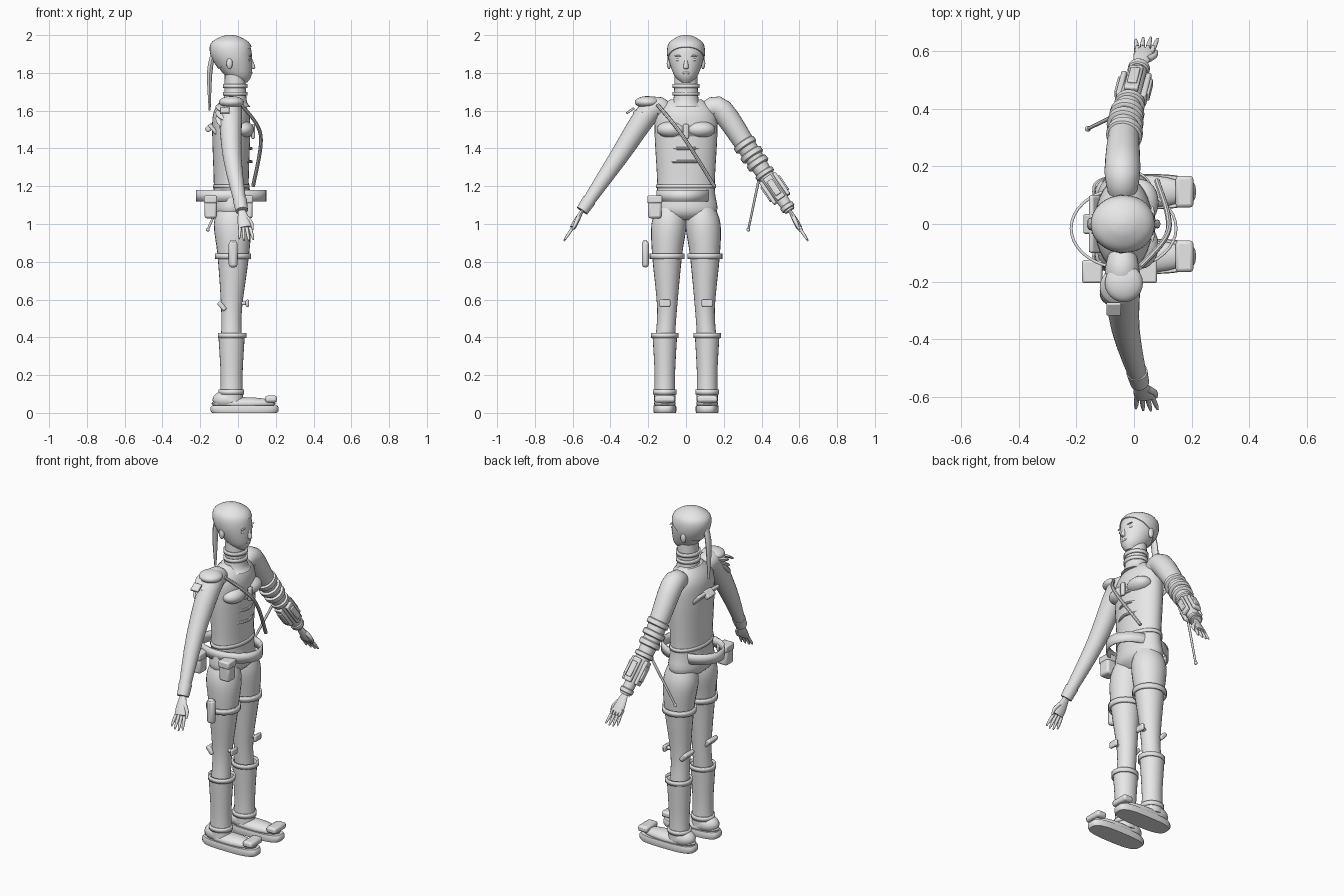
import bpy, bmesh, math
from mathutils import Vector, Matrix

if "Cube" in bpy.data.objects:
    bpy.data.objects.remove(bpy.data.objects["Cube"], do_unlink=True)

GREY = (.8, .8, .8, 1)
mat = bpy.data.materials.new("pale grey")
mat.use_nodes = True
mat.diffuse_color = GREY
mat.node_tree.nodes["Principled BSDF"].inputs["Base Color"].default_value = GREY
X, Y, Z = Matrix.Identity(3)


def turn(degrees, axis):
    return Matrix.Rotation(math.radians(degrees), 4, axis)


def finish(name, bm, bevel=0):
    bmesh.ops.recalc_face_normals(bm, faces=bm.faces)
    mesh = bpy.data.meshes.new(name)
    bm.to_mesh(mesh)
    bm.free()
    mesh.materials.append(mat)
    part = bpy.data.objects.new(name, mesh)
    bpy.context.collection.objects.link(part)
    if bevel:
        modifier = part.modifiers.new("bevel", 'BEVEL')
        modifier.width, modifier.segments = bevel, 2
    bpy.ops.object.select_all(action='DESELECT')
    bpy.context.view_layer.objects.active = part
    part.select_set(True)
    bpy.ops.object.shade_smooth_by_angle(angle=math.radians(40))
    return part


def spline(rows, steps):
    """Smooth interpolation through rows of numbers."""
    rows = [Vector(row) for row in rows]
    padded = [rows[0], *rows, rows[-1]]
    result = []
    for before, start, end, after in zip(padded, padded[1:], padded[2:], padded[3:]):
        for step in range(steps):
            t = step / steps
            into, outof = (end - before) / 2, (after - start) / 2
            rise = t * t * (3 - 2 * t)
            result.append(start.lerp(end, rise) + into * (t * (1 - t) ** 2)
                          - outof * (t * t * (1 - t)))
    return result + [rows[-1]]


def tube(name, rows, squash=1, side=X, flat=None, steps=4, sides=24, power=1):
    """Skin of oval rings; a row is x, y, z and the radius along side."""
    rows = spline(rows, steps)
    points = [row.to_3d() for row in rows]
    bm = bmesh.new()
    rings = []
    for i, row in enumerate(rows):
        ahead = points[min(i + 1, len(points) - 1)] - points[max(i - 1, 0)]
        along = flat or ahead.normalized()
        across = along.cross(side).normalized()
        outward = across.cross(along)
        ring = []
        for k in range(sides):
            angle = math.tau * k / sides
            u, v = (math.copysign(abs(w) ** power, w) for w in (math.cos(angle), math.sin(angle)))
            ring.append(bm.verts.new(points[i] + (outward * u + across * v * squash) * row[3]))
        rings.append(ring)
    for low, high in zip(rings, rings[1:]):
        for k in range(sides):
            bm.faces.new((low[k - 1], low[k], high[k], high[k - 1]))
    bm.faces.new(rings[0])
    bm.faces.new(rings[-1])
    return finish(name, bm)


def column(name, x, y, rings, squash=1, **options):
    """Upright tube from pairs of height and radius."""
    return tube(name, [(x, y, z, r) for z, r in rings], squash, flat=Z, **options)


def box(name, centre, size, rotation=Matrix(), bevel=.008):
    bm = bmesh.new()
    place = Matrix.Translation(centre) @ rotation @ Matrix.Diagonal((*size, 1))
    bmesh.ops.create_cube(bm, size=1, matrix=place)
    return finish(name, bm, bevel)


def ball(name, centre, radii, rotation=Matrix()):
    bm = bmesh.new()
    place = Matrix.Translation(centre) @ rotation @ Matrix.Diagonal((*radii, 1))
    bmesh.ops.create_uvsphere(bm, u_segments=24, v_segments=14, radius=1, matrix=place)
    return finish(name, bm)


def band(name, x, y, z, radius, squash, height):
    """Open oval hoop, thickened inwards."""
    bm = bmesh.new()
    place = Matrix.Translation((x, y, z)) @ Matrix.Diagonal((radius, radius * squash, height, 1))
    bmesh.ops.create_cone(bm, segments=36, radius1=1, radius2=1, depth=1, matrix=place)
    hoop = finish(name, bm)
    modifier = hoop.modifiers.new("wall", 'SOLIDIFY')
    modifier.thickness = .01


# Torso, chest pads and ribs
column("torso", -.036, 0, [(1.02, .06), (1.07, .1), (1.2, .092), (1.5, .101), (1.6, .09), (1.66, .05)],
       squash=1.65, sides=32)
band("shirt_hem", -.036, 0, 1.2, .097, 1.65, .02)
box("chest_buckle", (.08, 0, 1.49), (.02, .03, .08))
for z in (1.33, 1.4, 1.47):
    tube("rib_bar", [(.02, -.11, z, .008), (.07, 0, z, .008), (.02, .11, z, .008)], side=Z, sides=8)
tube("chest_strap", [(.02, -.15, 1.63, .01), (.12, -.02, 1.47, .01), (.08, .15, 1.2, .01)],
     steps=9, sides=8)
tilt = turn(-40, 'Y')
box("back_plate", (-.13, 0, 1.5), (.02, .2, .07), tilt)
box("back_fin", (-.15, 0, 1.51), (.05, .07, .03), tilt)

# Belt and pouches
band("belt", -.036, -.015, 1.15, .187, .76, .06)
for x in (-.145, .045):
    box("pouch", (x, -.165, 1.08), (.065, .07, .1), bevel=.012)
    box("pouch_lid", (x, -.165, 1.13), (.07, .08, .04))

# Neck and collar
column("neck", -.015, 0, [(1.62, .08), (1.66, .06), (1.8, .055)], squash=1.1)
for z in (1.69, 1.73):
    band("collar_ring", -.015, 0, z, .065, 1.1, .02)

# Head and face
head = tube("head", [(.02, 0, 1.75, .03), (0, 0, 1.79, .072), (-.03, 0, 1.88, .105),
                     (-.04, 0, 1.95, .1), (-.04, 0, 1.985, .05), (-.04, 0, 1.995, .01)],
            squash=.89, flat=Z, sides=32)
tube("nose", [(.066, 0, 1.88, .006), (.078, 0, 1.83, .014), (.07, 0, 1.82, .008)], flat=Z, sides=12)
ball("mouth", (.07, 0, 1.8), (.007, .02, .007))
for side in (-1, 1):
    ball("chest_pad", (.025, side * .075, 1.5), (.06, .08, .045))
    ball("eye", (.06, side * .037, 1.87), (.007, .018, .008))
    ball("brow", (.064, side * .037, 1.89), (.007, .024, .004))
    ball("ear", (-.045, side * .09, 1.85), (.016, .012, .03))

# Hair: an enlarged head cut along a sloping hairline
bm = bmesh.new()
bm.from_mesh(head.data)
centre = Matrix.Translation((.03, 0, -1.88))
bmesh.ops.scale(bm, vec=Vector((1, 1, 1)) * 1.05, space=centre, verts=bm.verts)
bmesh.ops.bisect_plane(bm, geom=bm.verts[:] + bm.edges[:] + bm.faces[:], clear_inner=True,
                       plane_co=(-.03, 0, 1.87), plane_no=(-.56, 0, .83))
bmesh.ops.holes_fill(bm, edges=[edge for edge in bm.edges if edge.is_boundary])
finish("hair_cap", bm)
tube("ponytail", [(-.13, 0, 1.91, .012), (-.15, 0, 1.8, .014), (-.15, 0, 1.6, .005)],
     squash=1.6, sides=12)

# Legs, boots and shoes
for side, label in ((-1, "right"), (1, "left")):
    y, thigh = side * .112, side * .1
    tube(label + "_leg", [(-.035, y, .38, .055), (-.034, thigh, .55, .055), (-.025, thigh, .83, .083),
                          (-.03, side * .09, 1, .098), (-.03, side * .08, 1.1, .07)],
         squash=.95, flat=Z)
    band(label + "_thigh_band", -.026, thigh, .83, .095, .97, .03)
    column(label + "_boot", -.034, y, [(.06, .062), (.2, .058), (.41, .07)], squash=.93)
    band(label + "_boot_cuff", -.03, y, .41, .076, .95, .025)
    band(label + "_ankle_band", -.035, y, .11, .067, .93, .025)
    box(label + "_knee_pad", (.05, y, .58), (.018, .06, .04))
    box(label + "_knee_strap", (.03, y, .58), (.03, .025, .02))
    box(label + "_knee_back_pad", (-.085, y, .565), (.025, .085, .055), tilt)
    column(label + "_sole", .035, y, [(0, .172), (.01, .18), (.03, .18), (.04, .172)],
           squash=.34, steps=1, sides=40, power=.65)
    ball(label + "_shoe", (.03, y, .05), (.17, .057, .033))
    ball(label + "_heel", (-.055, y, .07), (.08, .056, .05))
    box(label + "_toe_block", (.175, y, .073), (.062, .11, .036), bevel=.012)

# Thigh case
box("thigh_case", (-.026, -.215, .84), (.046, .036, .14), bevel=.015)
box("thigh_case_cap", (-.026, -.217, .9), (.034, .025, .03))

# Arms and hands with spread fingers
for side, label in ((-1, "right"), (1, "left")):
    chest, shoulder, elbow, wrist, knuckles = (
        Vector((x, side * y, z)) for x, y, z in
        ((-.04, .11, 1.6), (-.04, .19, 1.6), (-.03, .36, 1.35), (.02, .55, 1.07), (.037, .6, .98)))
    tube(label + "_arm", [(*chest, .05), (*shoulder, .062), (*elbow, .049), (*wrist, .029)])
    tube(label + "_palm", [(*wrist, .02), (*wrist.lerp(knuckles, .6), .033), (*knuckles, .034)],
         squash=.45, sides=16)
    for k in range(4):
        root = knuckles + X * (k - 1.5) * .018
        tip = root + Vector(((k - .5) * .008, side * .047, -.07)) * math.cos((k - 1.7) / 3)
        tube(label + "_finger", [(*root, .009), (*root.lerp(tip, .6), .008), (*tip, .004)], sides=10)
    thumb = wrist.lerp(knuckles, .4) + X * .02
    tip = knuckles + X * .04 - Z * .01
    tube(label + "_thumb", [(*thumb, .012), (*(thumb.lerp(tip, .5) + X * .01), .01), (*tip, .005)],
         side=Y, sides=10)
    if label == "right":
        tube("right_cuff", [(*elbow.lerp(wrist, .8), .037), (*wrist, .033)], steps=1)


def cuff(name, centre, radius, half):
    ends = [(*(centre + fore * k), radius * (1 - (abs(k) == half) / 8))
            for k in (-half, -half * .7, half * .7, half)]
    tube(name, ends, steps=1)


# Left forearm rings and gauntlet, set out along the arm
fore = (wrist - elbow).normalized()
across = (X - fore * X.dot(fore)).normalized()
frame = Matrix((across, fore.cross(across), fore)).transposed().to_4x4()
for t in (.72, .93):
    cuff("arm_ring", shoulder.lerp(elbow, t), .063, .018)
cuff("arm_ring", elbow.lerp(wrist, .1), .06, .018)
for t, radius in ((.3, .053), (.93, .038)):
    cuff("gauntlet_band", elbow.lerp(wrist, t), radius, .014)
for k, label in enumerate(("front", "inner", "back", "outer")):
    facing = frame @ turn(90 * k, 'Z')
    out = facing.to_3x3() @ X
    middle = elbow.lerp(wrist, .58)
    box("gauntlet_" + label + "_panel", middle + out * .043, (.02, .05, .14), facing, .006)
    box("gauntlet_" + label + "_inset", middle + out * .055, (.012, .034, .09), facing, .004)
    box("knuckle_plate", knuckles + X * (k - 1.5) * .018, (.014, .024, .04), frame, .003)
rod_end = Vector((-.16, .33, .97))
tube("gauntlet_rod", [(*elbow.lerp(wrist, .2), .008), (*rod_end, .006)], sides=10)
ball("rod_tip", rod_end, (.01, .01, .01))

# Right shoulder guard
ball("shoulder_cap", (-.035, -.205, 1.645), (.066, .066, .032))
for k in range(3):
    ball("shoulder_plate", (-.05, -.215 - k * .01, 1.61 - k * .03), (.07, .07, .016),
         turn(20 + 12 * k, 'X') @ turn(10, 'Y'))
box("shoulder_clip", (-.07, -.295, 1.6), (.05, .05, .012), turn(35, 'X'), .003)
